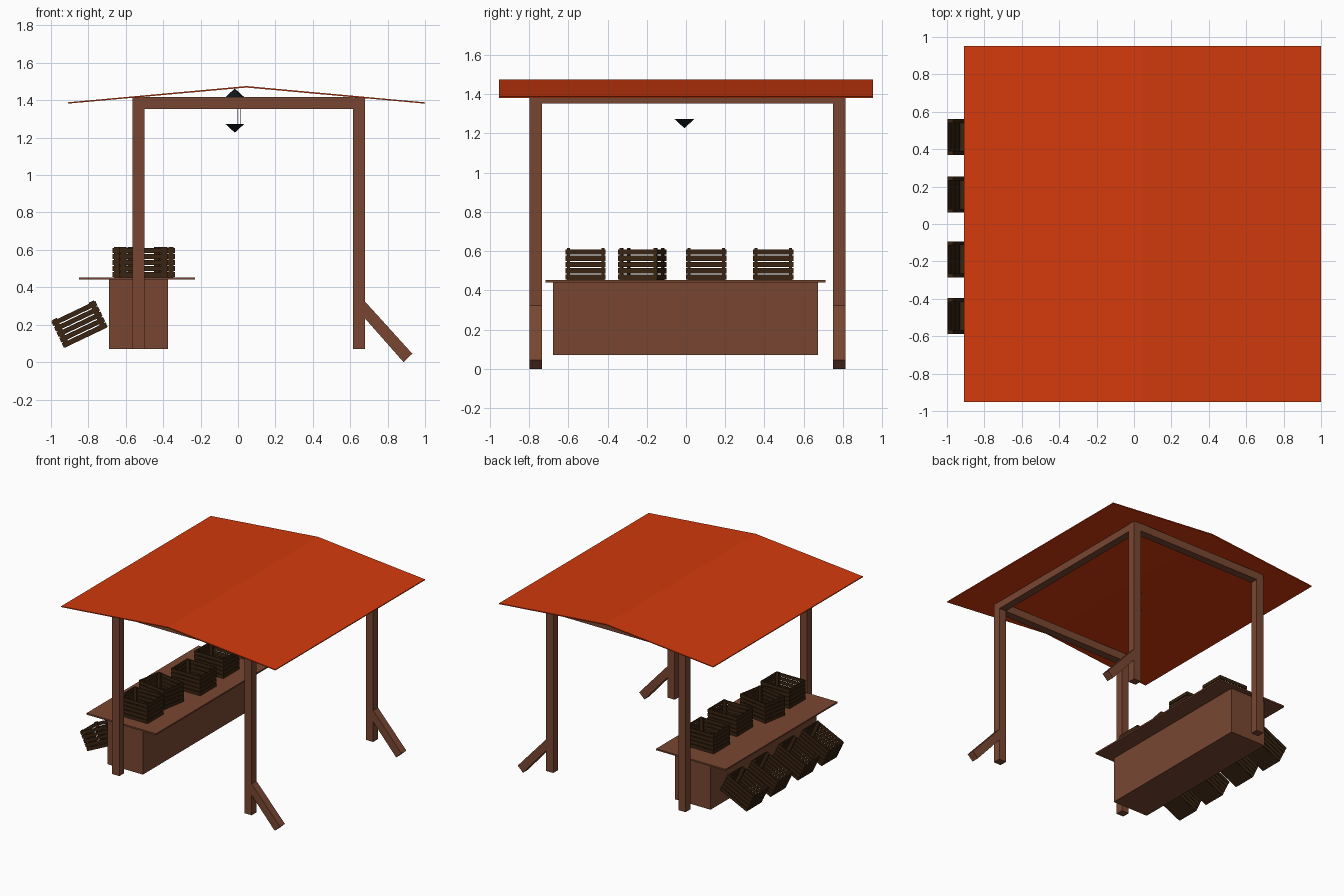
import bpy, bmesh
from math import radians
from mathutils import Matrix, Vector

if "Cube" in bpy.data.objects:
    bpy.data.objects.remove(bpy.data.objects["Cube"])


def material(name, color):
    m = bpy.data.materials.new(name)
    m.diffuse_color = (*color, 1)
    m.use_nodes = True
    m.node_tree.nodes["Principled BSDF"].inputs["Base Color"].default_value = m.diffuse_color
    return m


WOOD = material("wood", (0.19, 0.062, 0.031))
DARK = material("dark_wood", (0.042, 0.018, 0.006))
RED = material("roof_red", (0.65, 0.042, 0.004))
BLACK = material("black_metal", (0.006, 0.008, 0.01))


def add_box(bm, x, y, z):
    c = [(a[0] + a[1]) / 2 for a in (x, y, z)]
    s = [a[1] - a[0] for a in (x, y, z)]
    bmesh.ops.create_cube(bm, size=1, matrix=Matrix.Translation(c) @ Matrix.Diagonal((*s, 1)))


def to_mesh(name, bm, mat):
    me = bpy.data.meshes.new(name)
    bmesh.ops.recalc_face_normals(bm, faces=bm.faces)
    bm.to_mesh(me)
    bm.free()
    me.materials.append(mat)
    return me


def place(name, me):
    ob = bpy.data.objects.new(name, me)
    bpy.context.collection.objects.link(ob)
    return ob


def box(name, x, y, z, mat):
    bm = bmesh.new()
    add_box(bm, x, y, z)
    return place(name, to_mesh(name, bm, mat))


def extrude_y(name, profile, y, mat):
    """Extrude an (x, z) outline between two y values."""
    bm = bmesh.new()
    f = bm.faces.new([bm.verts.new((px, y[0], pz)) for px, pz in profile])
    r = bmesh.ops.extrude_face_region(bm, geom=[f])
    verts = [v for v in r["geom"] if isinstance(v, bmesh.types.BMVert)]
    bmesh.ops.translate(bm, verts=verts, vec=(0, y[1] - y[0], 0))
    return place(name, to_mesh(name, bm, mat))


# Shallow gabled roof
extrude_y("roof", [(-0.91, 1.382), (0.045, 1.468), (1.0, 1.382), (1.0, 1.389),
                   (0.045, 1.476), (-0.91, 1.389)], (-0.953, 0.953), RED)

# Posts, cross beams and angled braces at each end
for side, y in (("front", (-0.797, -0.735)), ("back", (0.75, 0.812))):
    box(side + "_left_post", (-0.565, -0.5), y, (0.07, 1.417), WOOD)
    box(side + "_right_post", (0.615, 0.68), y, (0.07, 1.415), WOOD)
    box(side + "_beam", (-0.5, 0.615), y, (1.353, 1.417), WOOD)
    extrude_y(side + "_brace", [(0.66, 0.345), (0.66, 0.255), (0.885, 0.0), (0.932, 0.045)], y, WOOD)
box("right_beam", (0.617, 0.678), (-0.735, 0.75), (1.353, 1.414), WOOD)

# Counter
box("counter_body", (-0.69, -0.374), (-0.677, 0.673), (0.07, 0.441), WOOD)
box("counter_top", (-0.85, -0.23), (-0.715, 0.71), (0.441, 0.453), WOOD)

# Slatted crate, open at the top
HX, HY, H, T = 0.13, 0.1025, 0.162, 0.007
bm = bmesh.new()
add_box(bm, (-HX + T, HX - T), (-HY + T, HY - T), (0, 0.012))
for i in range(5):
    z = (0.002 + i * 0.032, 0.028 + i * 0.032)
    for s in (-1, 1):
        ys = sorted((s * HY, s * (HY - T)))
        xs = sorted((s * (HX - T), s * HX))
        add_box(bm, (-HX, HX), ys, z)
        add_box(bm, xs, (-HY + T, HY - T), z)
for sx in (-1, 1):
    for sy in (-1, 1):
        add_box(bm, sorted((sx * (HX - T), sx * (HX - 0.035))),
                sorted((sy * (HY - T), sy * (HY - 0.022))), (0, H))
crate = to_mesh("crate", bm, DARK)

# Crates on the counter, the second one turned a little
for i, (x, y, turn) in enumerate([(-0.506, -0.512, 0), (-0.526, -0.224, -10),
                                  (-0.467, 0.103, 0), (-0.5, 0.445, 0)]):
    ob = place(f"counter_crate_{i + 1}", crate)
    ob.location = (x, y, 0.453)
    ob.rotation_euler.z = radians(turn)

# Crates tilted against the customer side
for i, y in enumerate((-0.492, -0.189, 0.157, 0.465)):
    ob = place(f"tilted_crate_{i + 1}", crate)
    ob.location = (-0.813, y, 0.131)
    ob.rotation_euler.y = radians(-25.5)
    ob.scale.y = 0.94

# Hanging lantern: cap, pointed base and thin wires
for name, r1, r2, z in (("lantern_cap", 0.05, 0, 1.44), ("lantern_base", 0, 0.05, 1.25)):
    bm = bmesh.new()
    bmesh.ops.create_cone(bm, cap_ends=True, segments=8, radius1=r1, radius2=r2, depth=0.046,
                          matrix=Matrix.Translation((-0.017, -0.008, z)))
    bmesh.ops.remove_doubles(bm, verts=bm.verts, dist=0.0001)
    place(name, to_mesh(name, bm, BLACK))
for i, (x, y) in enumerate(((-0.005, -0.018), (0.013, 0.033))):
    box(f"lantern_wire_{i + 1}", (x - 0.001, x + 0.001), (y - 0.001, y + 0.001), (1.27, 1.42), BLACK)
